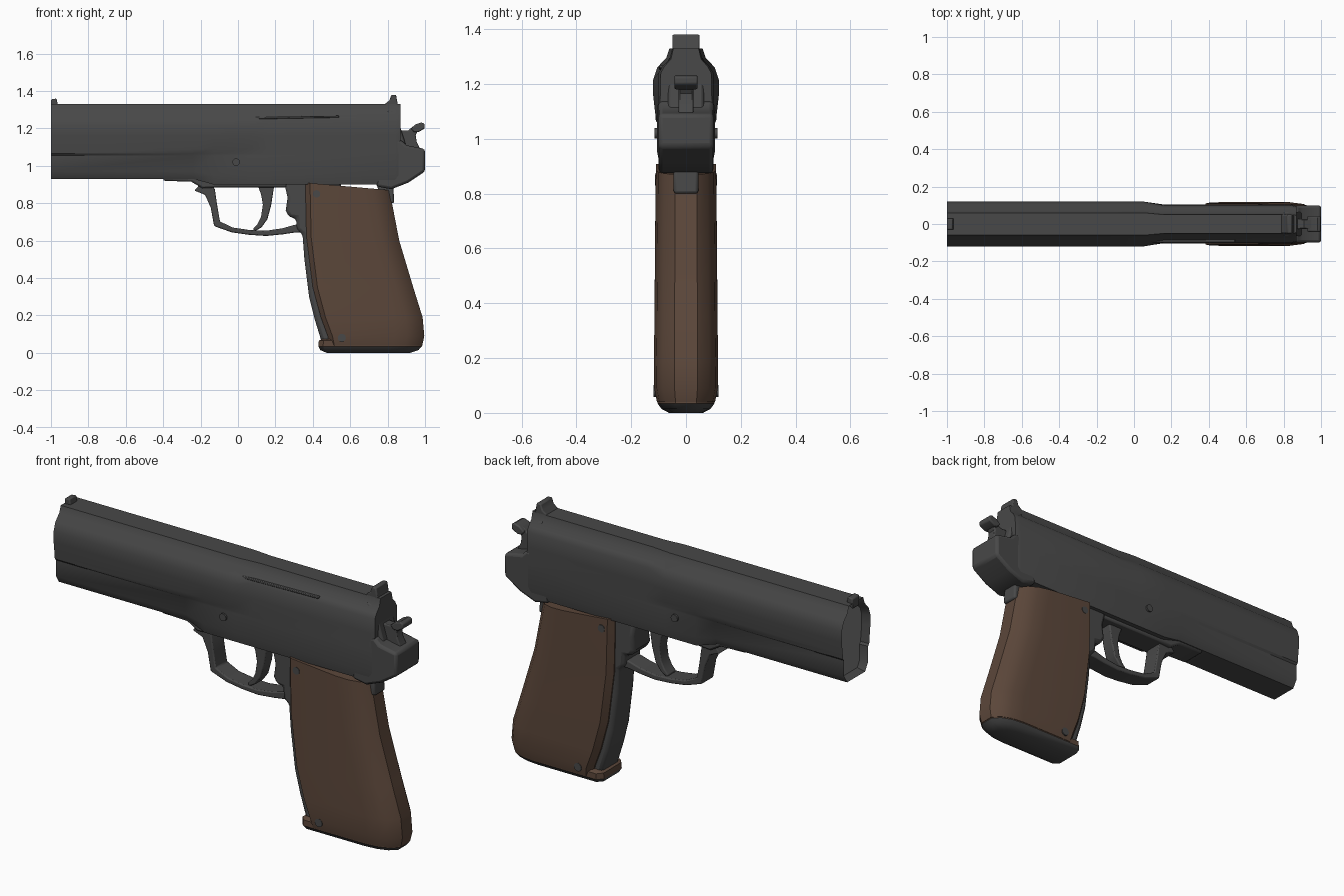
import bpy, bmesh, math
from mathutils import Vector

cube = bpy.data.objects.get("Cube")
if cube:
    bpy.data.objects.remove(cube)


def material(name, rgb):
    m = bpy.data.materials.new(name)
    m.use_nodes = True
    m.diffuse_color = (*rgb, 1)
    bsdf = m.node_tree.nodes["Principled BSDF"]
    bsdf.inputs["Base Color"].default_value = (*rgb, 1)
    bsdf.inputs["Roughness"].default_value = 0.6
    return m


steel = material("dark steel", (0.065, 0.065, 0.065))
wood = material("brown grip", (0.105, 0.062, 0.042))
bore = material("bore grey", (0.2, 0.2, 0.2))


def finish(name, bm, mats, bevel=0):
    """Turn a bmesh into a shaded object."""
    bmesh.ops.recalc_face_normals(bm, faces=bm.faces)
    mesh = bpy.data.meshes.new(name)
    bm.to_mesh(mesh)
    bm.free()
    for m in mats:
        mesh.materials.append(m)
    ob = bpy.data.objects.new(name, mesh)
    bpy.context.collection.objects.link(ob)
    bpy.ops.object.select_all(action="DESELECT")
    ob.select_set(True)
    bpy.context.view_layer.objects.active = ob
    bpy.ops.object.shade_smooth_by_angle(angle=math.radians(35))
    if bevel:
        mod = ob.modifiers.new("soft edges", "BEVEL")
        mod.width = bevel
        mod.segments = 2
        mod.limit_method = "ANGLE"
        mod.angle_limit = math.radians(40)
    return ob


def loft(rings):
    """Skin closed rings of equal length; return bmesh and its first cap."""
    bm = bmesh.new()
    vs = [[bm.verts.new(p) for p in ring] for ring in rings]
    n = len(vs[0])
    for a, b in zip(vs, vs[1:]):
        for i in range(n):
            j = (i + 1) % n
            bm.faces.new((a[i], a[j], b[j], b[i]))
    cap = bm.faces.new(vs[0])
    bm.faces.new(vs[-1][::-1])
    return bm, cap


def prism(name, outline, half, bevel=0.01, mat=steel, y=0):
    """Extrude a side outline across the width."""
    rings = [[(x, y + s * half, z) for x, z in outline] for s in (-1, 1)]
    return finish(name, loft(rings)[0], [mat], bevel)


def ribbon(name, path, half, bevel=0.006):
    """Side band following (x, z, half thickness)."""
    left, right = [], []
    for i, (x, z, t) in enumerate(path):
        a, b = path[max(i - 1, 0)], path[min(i + 1, len(path) - 1)]
        d = Vector((b[0] - a[0], b[1] - a[1])).normalized() * t
        left.append((x - d.y, z + d.x))
        right.append((x + d.y, z - d.x))
    return prism(name, left + right[::-1], half, bevel)


def disc(name, x, z, r, y, depth):
    pts = [(x + r * math.cos(a), z + r * math.sin(a))
           for a in (math.tau * i / 12 for i in range(12))]
    return prism(name, pts, depth / 2, 0, steel, y)


# Slide and frame: half sections (y, z) swept along x
front = [(.06, 1.33), (.072, 1.295), (.105, 1.26), (.12, 1.215), (.12, 1.16),
         (.112, 1.09), (.11, 1.065), (.1, 1.055), (.1, .97), (.075, .93)]
rear = [(.05, 1.33), (.06, 1.29), (.085, 1.265), (.1, 1.24), (.102, 1.16),
        (.104, 1.09), (.105, 1.065), (.105, 1.055), (.105, .95), (.095, .9)]
middle = front[:6] + rear[6:]
tail = [(y * .92, z) for y, z in rear]


def body_ring(x, half):
    return [(x, y, z) for y, z in half] + [(x, -y, z) for y, z in half[::-1]]


stations = [(-1, front), (-.24, front), (-.13, middle), (.05, middle),
            (.16, rear), (.84, rear), (.87, tail)]
bm, cap = loft([body_ring(x, h) for x, h in stations])
bmesh.ops.recalc_face_normals(bm, faces=bm.faces)
bmesh.ops.inset_region(bm, faces=[cap], thickness=0.016)
for v in cap.verts:
    v.co.x += 0.04
cap.material_index = 1
finish("slide_and_frame", bm, [steel, bore])

# Frame underside, tail and tang
prism("frame_lug", [(-.4, .96), (-.4, .92), (-.25, .915), (-.19, .88),
                    (-.1, .885), (.28, .885), (.28, .96)], .07)
prism("frame_tail", [(.74, 1.12), (.87, 1.14), (.9, 1.11), (1, 1.09), (1, .97),
                     (.91, .91), (.82, .875), (.74, .89)], .1, .014)
prism("rear_block", [(.8, 1.1), (.8, 1.3), (.865, 1.28), (.87, 1.2),
                     (.895, 1.12), (.9, 1.09)], .065)
prism("grip_tang", [(.72, .95), (.83, .89), (.836, .8), (.78, .8)], .045)

# Sights and hammer
prism("front_sight", [(-1, 1.3), (-1, 1.355), (-.97, 1.36), (-.962, 1.32)], .03, .006)
prism("rear_sight", [(.78, 1.31), (.79, 1.335), (.81, 1.35), (.82, 1.38),
                     (.845, 1.38), (.852, 1.34), (.867, 1.27), (.82, 1.26)], .05, .006)
prism("hammer", [(.86, 1.08), (.86, 1.19), (.91, 1.19), (.95, 1.222), (.97, 1.2),
                 (.95, 1.165), (.955, 1.13), (.98, 1.08)], .027, .006)
prism("hammer_spur", [(.925, 1.2), (.95, 1.222), (.98, 1.232), (.998, 1.225),
                      (.998, 1.2), (.965, 1.18), (.94, 1.18)], .042, .006)

# Trigger and guard
ribbon("trigger_guard", [(-.2, .905, .05), (-.15, .86, .03), (-.128, .78, .018),
                         (-.112, .69, .02), (-.03, .657, .013), (.06, .644, .013),
                         (.15, .639, .014), (.24, .65, .016), (.3, .663, .02),
                         (.36, .67, .025)], .05)
ribbon("trigger", [(.15, .9, .045), (.155, .85, .032), (.155, .79, .022),
                   (.14, .72, .018), (.115, .68, .014), (.085, .656, .008)], .035)

# Grip core with the exposed front strap
prism("front_strap", [(.245, .92), (.265, .83), (.255, .76), (.275, .725), (.31, .72),
                      (.315, .66), (.345, .635), (.355, .5), (.38, .3), (.41, .18),
                      (.45, .05), (.6, .05), (.55, .92)], .075, .02)


def grip_ring(zf, zb, xf, xb, w):
    """Rounded plan section, rounder at the back, tilted from zf to zb."""
    half = [(xf, .72 * w), (xf + .025, w), (xb - .16, w), (xb - .09, .92 * w),
            (xb - .035, .72 * w), (xb, .36 * w)]
    pts = half + [(x, -y) for x, y in half[::-1]]
    return [(x, y, zf + (zb - zf) * (x - xf) / (xb - xf)) for x, y in pts]


grip = [(.91, .87, .36, .81, .11), (.62, .6, .366, .862, .113),
        (.35, .35, .4, .937, .115), (.19, .19, .443, .987, .117),
        (.09, .09, .48, .996, .116), (.04, .04, .49, .985, .106)]
finish("grip", loft([grip_ring(*g) for g in grip])[0], [wood])

# Base plate: brown rim above, steel underneath
base = [(.075, .075, .45, .95, .09), (.065, .065, .432, .98, .103),
        (.035, .035, .43, .983, .104), (.015, .015, .44, .965, .09),
        (0, 0, .475, .92, .062)]
bm, _ = loft([grip_ring(*b) for b in base])
for f in bm.faces:
    f.material_index = 1 if f.calc_center_median().z < .036 else 0
finish("base_plate", bm, [wood, steel])

# Pins and screws on both sides
for side, s in (("left", 1), ("right", -1)):
    disc("frame_pin_" + side, -.01, 1.02, .02, s * .108, .014)
    disc("upper_screw_" + side, .42, .85, .02, s * .109, .008)
    disc("lower_screw_" + side, .555, .08, .022, s * .114, .008)

# Extractor strip
prism("extractor", [(.04, 1.252), (.04, 1.268), (.12, 1.262), (.54, 1.268),
                    (.54, 1.258), (.12, 1.25)], .01, .003, steel, -.088)
